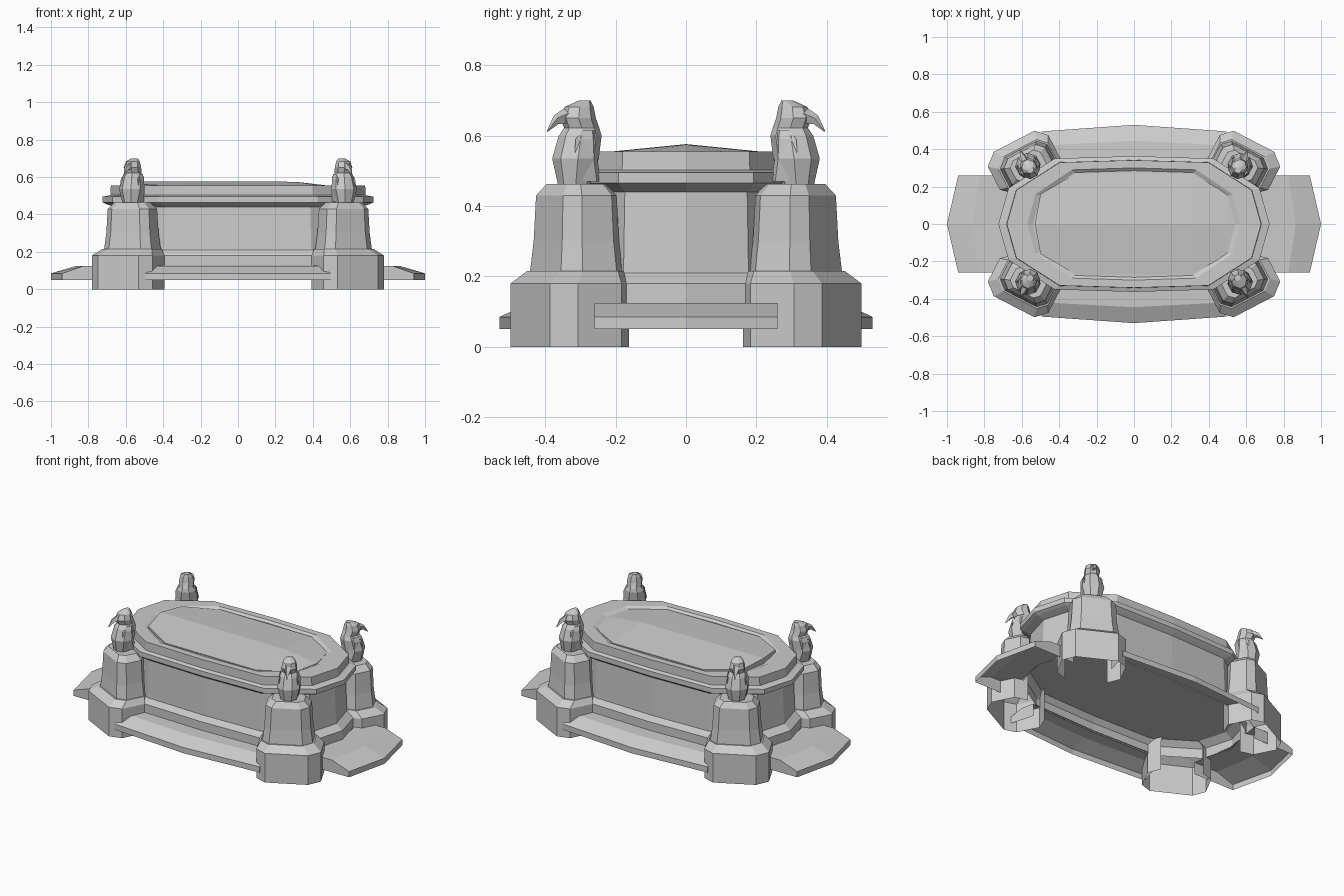
import bpy, bmesh
from math import cos, sin, pi

if "Cube" in bpy.data.objects:
    bpy.data.objects.remove(bpy.data.objects["Cube"])


def make(name, verts, faces):
    """Mesh object from points and faces, merged, with consistent normals."""
    me = bpy.data.meshes.new(name)
    me.from_pydata(verts, [], faces)
    bm = bmesh.new()
    bm.from_mesh(me)
    bmesh.ops.remove_doubles(bm, verts=bm.verts, dist=1e-4)
    bmesh.ops.recalc_face_normals(bm, faces=bm.faces)
    bm.to_mesh(me)
    bm.free()
    ob = bpy.data.objects.new(name, me)
    bpy.context.collection.objects.link(ob)
    return ob


def loft(name, rings, bottom=True, top=True, skip=()):
    """Skin closed rings that all have the same point count."""
    n = len(rings[0])
    verts = [p for r in rings for p in r]
    faces = [(k * n + i, k * n + (i + 1) % n, (k + 1) * n + (i + 1) % n, (k + 1) * n + i)
             for k in range(len(rings) - 1) for i in range(n) if i not in skip]
    if bottom:
        faces.append(tuple(range(n)))
    if top:
        faces.append(tuple(range(len(verts) - n, len(verts))))
    return make(name, verts, faces)


def outline(a, b, z):
    """Twelve-sided long outline with slightly bowed sides."""
    q = [(a, 0), (.925 * a, .53 * b), (.585 * a, .965 * b), (0, b)]
    half = q + [(-x, y) for x, y in q[2::-1]]
    return [(x, y, z) for x, y in half + [(x, -y) for x, y in half[-2:0:-1]]]


# Base moulding (open below) and main body: wall, ledge, slab and sunken top
loft("base_moulding", [outline(*p) for p in [
    (.715, .36, .12), (.715, .36, .18), (.67, .335, .21)]], bottom=False, top=False)
loft("main_body", [outline(*p) for p in [
    (.67, .335, .21), (.66, .328, .44), (.705, .35, .455), (.725, .363, .465),
    (.725, .363, .495), (.682, .342, .503), (.68, .341, .555), (.57, .30, .555), (.54, .285, .543)]])

# Lid panel: low ridge, stepped at the left end and sloping down at the right
half = [(-.53, 0), (-.5, .16), (-.31, .27), (.31, .27), (.5, .16), (.54, 0)]


def lid_z(x, y):
    return max(.544, .576 - .1 * abs(y) - .12 * max(0, x - .3))


verts, faces = [], []
for s in (1, -1):
    o = len(verts)
    for x, y in half:
        verts += [(x, 0, lid_z(x, 0)), (x, s * y, lid_z(x, y)), (x, s * y, .54)]
    for i in range(5):
        a, b = o + 3 * i, o + 3 * i + 3
        faces.append((a + 1, b + 1, b + 2, a + 2))
        if i == 0:
            faces.append((a, b, b + 1))
        elif i == 4:
            faces.append((a, b, a + 1))
        else:
            faces.append((a, b, b + 1, a + 1))
make("lid_panel", verts, faces)


def step(name, rows, tf):
    """Open shell: strips across three-point rows, plus two side walls."""
    verts, faces = [], []
    for d_end, d_mid, w, z in rows:
        verts += [tf(d_end, -w, z), tf(d_mid, 0, z), tf(d_end, w, z)]
    for k in range(len(rows) - 1):
        for j in range(2):
            a = 3 * k + j
            faces.append((a, a + 1, a + 4, a + 3))
    for side in (-1, 1):
        o = len(verts)
        for d_end, d_mid, w, z in rows[:-1]:
            verts += [tf(d_end, side * w, z), tf(d_end, side * w, .05)]
        for k in range(len(rows) - 2):
            a = o + 2 * k
            faces.append((a, a + 2, a + 3, a + 1))
    make(name, verts, faces)


# Steps on all four sides (distance at ends, distance at middle, half width, z)
long_rows = [(.34, .355, .45, .128), (.42, .445, .47, .125), (.495, .53, .495, .085), (.495, .53, .495, .05)]
end_rows = [(.66, .705, .26, .125), (.825, .865, .26, .125), (.94, 1, .26, .085), (.94, 1, .26, .05)]
for s, n1, n2 in ((-1, "front_step", "left_step"), (1, "back_step", "right_step")):
    step(n1, long_rows, lambda d, w, z, s=s: (w, s * d, z))
    step(n2, end_rows, lambda d, w, z, s=s: (s * d, w, z))


# Corner pedestals with perched birds; local axes: f outward, s sideways
def placer(sx, sy, cx, cy):
    return lambda f, s, z: (sx * (cx + .46 * f + .887 * s), sy * (cy + .887 * f - .46 * s), z)


BLOCK = [(.125, -.13), (.125, .115), (.07, .18), (-.07, .18),
         (-.125, .12), (-.125, -.12), (-.07, -.185), (.07, -.185)]
PROFILE = [(1, 0), (1, .18), (.82, .215), (.78, .215), (.72, .30), (.68, .43), (.50, .463)]
BIRD = [(.005, .045, .046, .46), (0, .066, .066, .535), (-.015, .062, .055, .60),
        (-.02, .052, .04, .622), (-.008, .052, .044, .65), (-.012, .042, .036, .682),
        (-.03, .016, .018, .70)]
BEAK = [(.025, .657, .022), (.062, .645, .013), (.09, .613, .002)]
WING = [(-.03, .03, .006, .47), (-.01, .044, .018, .53), (-.01, .04, .016, .59), (-.02, .022, .004, .615)]
oct8 = [(i + .5) * pi / 4 for i in range(8)]

for sx, nx in ((-1, "left"), (1, "right")):
    for sy, ny in ((-1, "front"), (1, "back")):
        tag = f"{ny}_{nx}"
        rings = []
        for k, z in PROFILE:
            t = min(1 - k, .2)
            p = placer(sx, sy, .59 - t * .12, .328 - t * .09)
            rings.append([p(f * k, s * k, z) for f, s in BLOCK])
        # open below and on the hidden side towards the body
        loft(f"pedestal_{tag}", rings, bottom=False, skip=(4,))

        p = placer(sx, sy, .568, .314)
        loft(f"bird_body_{tag}", [[p(c + rf * cos(a), rs * 1.04 * sin(a), z) for a in oct8]
                                  for c, rf, rs, z in BIRD])
        loft(f"bird_beak_{tag}", [[p(f + .4 * r * sin(a), r * cos(a), z + r * sin(a))
                                   for a in oct8[::2]] for f, z, r in BEAK])
        for side in (-1, 1):
            loft(f"bird_wing_{tag}", [[p(c + rf * cos(a), side * (.046 + rs * sin(a)), z)
                                       for a in oct8[::2]] for c, rf, rs, z in WING])
